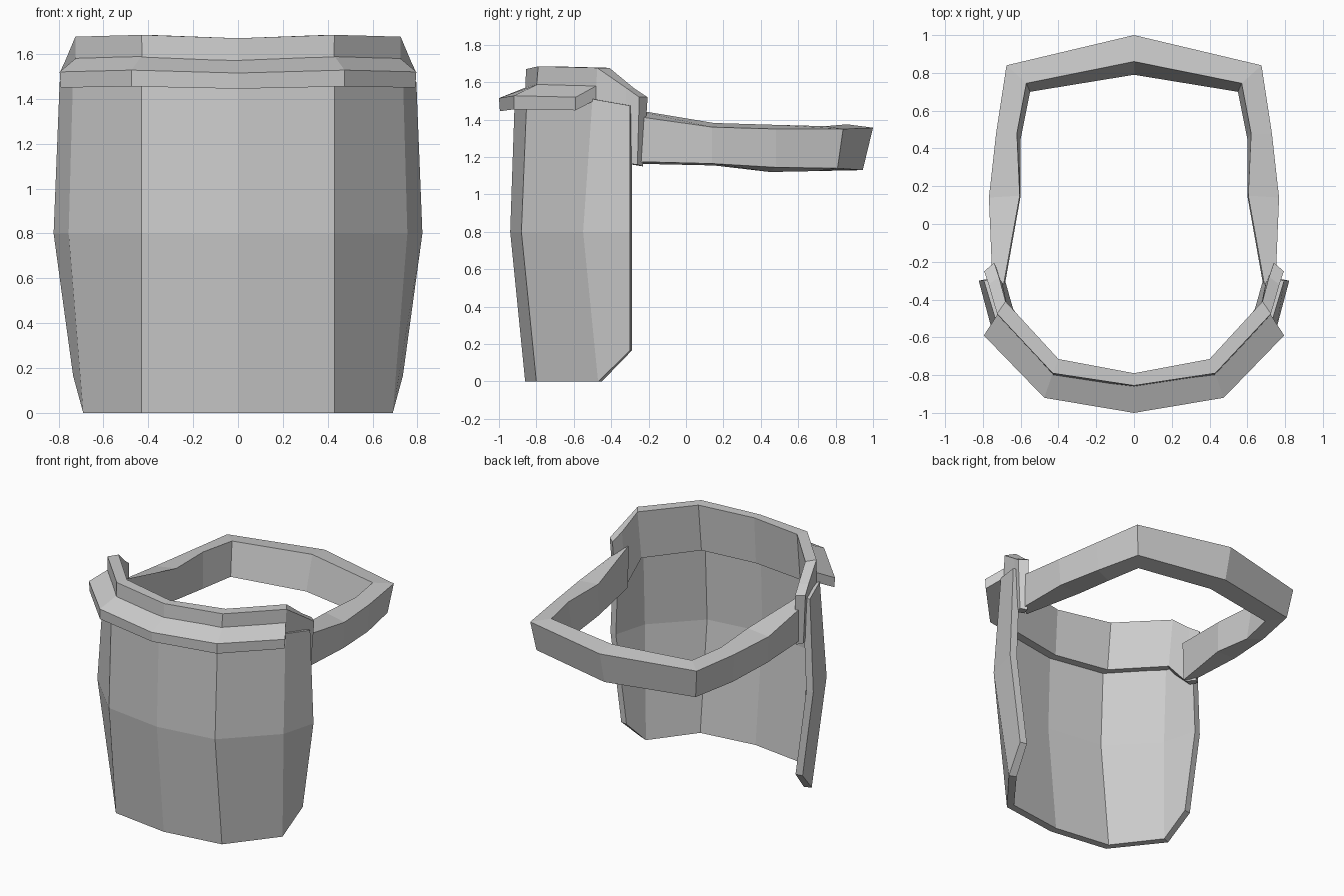
import bpy, bmesh


def loft(name, half):
    """Skin closed rings listed from the centre (x=0) to the right end, mirrored to the left."""
    left = [[(-x, y, z) for x, y, z in ring] for ring in reversed(half[1:])]
    rings = left + half
    bm = bmesh.new()
    vs = [[bm.verts.new(p) for p in ring] for ring in rings]
    n = len(vs[0])
    for a, b in zip(vs, vs[1:]):
        for i in range(n):
            j = (i + 1) % n
            bm.faces.new((a[i], b[i], b[j], a[j]))
    # end caps as quads between outer and inner sides
    for ring in (vs[0], vs[-1]):
        for i in range(n // 2 - 1):
            bm.faces.new((ring[i], ring[i + 1], ring[n - 2 - i], ring[n - 1 - i]))
    bmesh.ops.recalc_face_normals(bm, faces=bm.faces)
    mesh = bpy.data.meshes.new(name)
    bm.to_mesh(mesh)
    bm.free()
    obj = bpy.data.objects.new(name, mesh)
    bpy.context.collection.objects.link(obj)
    return obj


# Curved face plate: outer bottom, middle and top per column, plus inward offset
columns = [
    ((0, -.86, 0), (0, -.94, .8), (0, -.915, 1.53), (0, .055)),
    ((.43, -.80, 0), (.43, -.88, .8), (.43, -.85, 1.54), (-.02, .05)),
    ((.69, -.47, 0), (.755, -.55, .8), (.735, -.50, 1.51), (-.05, .02)),
    ((.735, -.30, .165), (.822, -.30, .8), (.795, -.30, 1.475), (-.05, .01)),
]
rings = []
for *outer, (dx, dy) in columns:
    rings.append(outer + [(x + dx, y + dy, z) for x, y, z in reversed(outer)])
loft("face_plate", rings)

# Brow band inside the plate, ending in tabs at the sides
# ring order: outer bottom, outer top, inner top, inner bottom
loft("brow_band", [
    [(0, -.87, 1.33), (0, -.855, 1.67), (0, -.79, 1.67), (0, -.81, 1.33)],
    [(.42, -.82, 1.34), (.43, -.79, 1.685), (.40, -.715, 1.685), (.40, -.75, 1.34)],
    [(.72, -.49, 1.33), (.725, -.475, 1.677), (.68, -.41, 1.677), (.67, -.44, 1.33)],
    [(.755, -.32, 1.165), (.77, -.32, 1.57), (.715, -.28, 1.57), (.70, -.30, 1.165)],
    [(.77, -.26, 1.16), (.793, -.25, 1.52), (.74, -.205, 1.52), (.73, -.23, 1.15)],
])

# Sloping visor ledge over the top of the plate
loft("visor_ledge", [
    [(0, -.995, 1.445), (0, -1.0, 1.515), (0, -.85, 1.575), (0, -.85, 1.505)],
    [(.475, -.92, 1.455), (.475, -.92, 1.528), (.43, -.79, 1.59), (.43, -.79, 1.515)],
    [(.79, -.59, 1.45), (.795, -.59, 1.52), (.72, -.475, 1.583), (.72, -.475, 1.51)],
])

# Head strap running round the back
loft("head_strap", [
    [(0, .945, 1.13), (0, 1.0, 1.357), (0, .86, 1.375), (0, .79, 1.13)],
    [(.645, .81, 1.14), (.675, .84, 1.35), (.57, .745, 1.365), (.55, .70, 1.125)],
    [(.715, .48, 1.145), (.73, .48, 1.35), (.62, .48, 1.372), (.60, .45, 1.12)],
    [(.755, .14, 1.165), (.768, .14, 1.36), (.605, .15, 1.382), (.60, .15, 1.155)],
    [(.745, -.25, 1.175), (.752, -.25, 1.415), (.69, -.32, 1.46), (.68, -.30, 1.165)],
])
